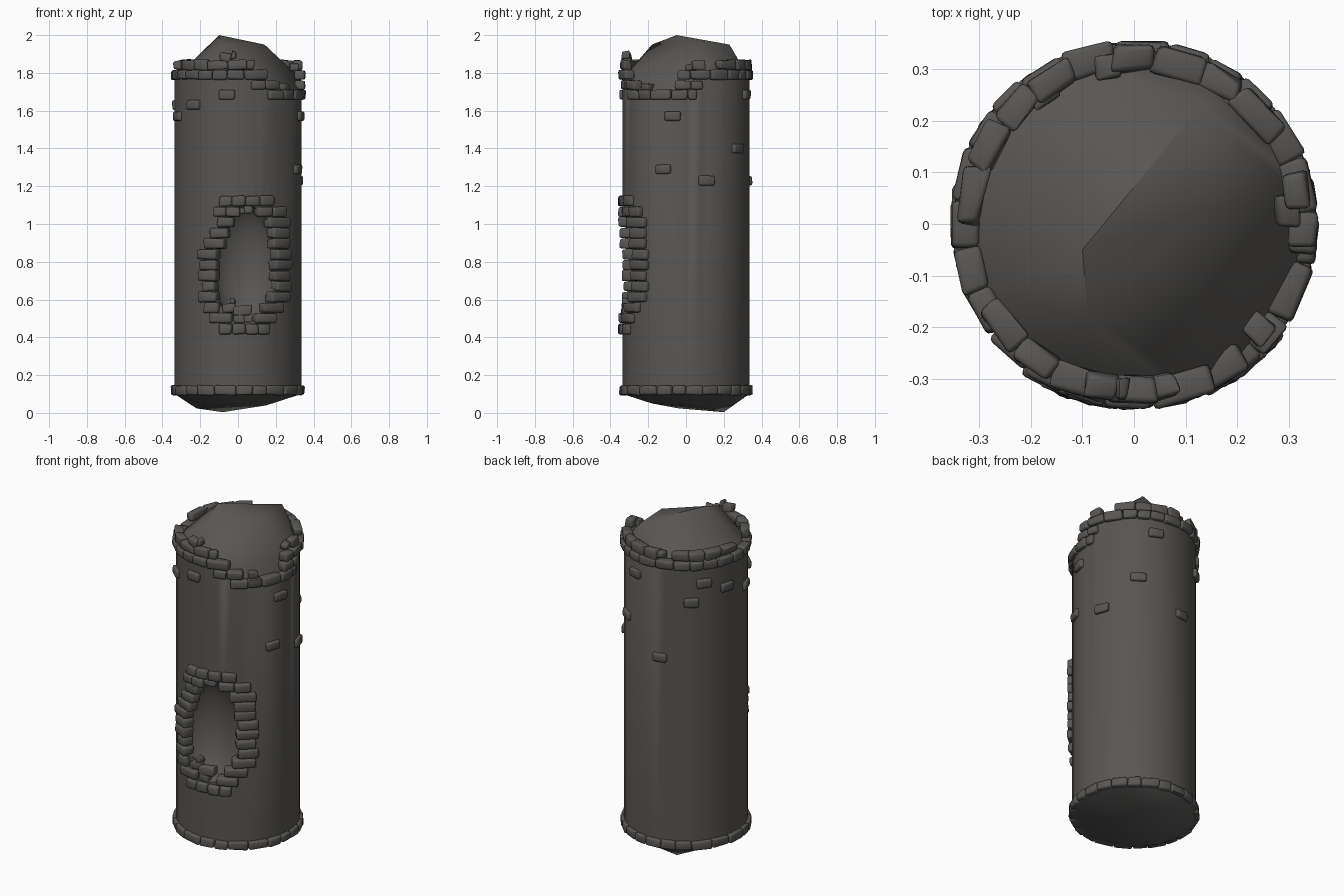
import bpy, bmesh, math, random
from mathutils import Vector, Matrix

if "Cube" in bpy.data.objects:
    bpy.data.objects.remove(bpy.data.objects["Cube"])

random.seed(7)
R = 0.335
stone_mat = bpy.data.materials.new("dark_grey_stone")
stone_mat.diffuse_color = (0.098, 0.094, 0.09, 1)
stone_mat.use_nodes = True
stone_mat.node_tree.nodes["Principled BSDF"].inputs["Base Color"].default_value = stone_mat.diffuse_color


def finish(name, bm, angle):
    bmesh.ops.recalc_face_normals(bm, faces=bm.faces[:])
    me = bpy.data.meshes.new(name)
    bm.to_mesh(me)
    bm.free()
    ob = bpy.data.objects.new(name, me)
    bpy.context.scene.collection.objects.link(ob)
    me.materials.append(stone_mat)
    smooth(ob, angle)
    return ob


def smooth(ob, angle):
    bpy.ops.object.select_all(action='DESELECT')
    ob.select_set(True)
    bpy.context.view_layer.objects.active = ob
    bpy.ops.object.shade_smooth_by_angle(angle=math.radians(angle))


def stone(bm, az, z, length, h=0.05, depth=0.055, r=0.328, jit=0.004, tilt=0.0):
    """One worn block on the wall, local x along the wall, y radial."""
    b = bmesh.new()
    bmesh.ops.create_cube(b, size=1)
    for v in b.verts:
        v.co = Vector((v.co.x * length, v.co.y * depth, v.co.z * h))
        v.co += Vector([random.uniform(-jit, jit) for _ in range(3)])
    bmesh.ops.bevel(b, geom=b.edges[:], offset=min(length, h, depth) * 0.2, segments=2,
                    profile=0.5, affect='EDGES')
    a = math.radians(az)
    m = (Matrix.Translation((r * math.cos(a), r * math.sin(a), z))
         @ Matrix.Rotation(a - math.pi / 2, 4, 'Z') @ Matrix.Rotation(tilt, 4, 'Y'))
    b.transform(m)
    tmp = bpy.data.meshes.new("tmp")
    b.to_mesh(tmp)
    b.free()
    bm.from_mesh(tmp)
    bpy.data.meshes.remove(tmp)


def course(bm, a0, a1, z, keep=1.0, **kw):
    """A row of blocks of varied length between two angles."""
    a = a0
    while a < a1 - 4:
        step = min(random.uniform(12, 20), a1 - a)
        if a1 - a - step < 7:
            step = a1 - a
        if random.random() < keep:
            stone(bm, a + step / 2, z, math.radians(step) * R * 0.99, **kw)
        a += step


# Tower body: round wall with domed fill above and sagging fill below
bm = bmesh.new()
for i in range(48):
    d = i * 7.5
    a = math.radians(d)
    top = 1.67 if (d > 297 or d < 5) else 1.77
    for z in (0.1, top):
        bm.verts.new((R * math.cos(a), R * math.sin(a), z))
for p in [(-0.1, -0.05, 2.0), (0.13, 0.23, 1.95), (-0.09, -0.18, 1.95), (0.14, 0.03, 1.95),
          (-0.08, 0.2, 0.004), (-0.22, -0.04, 0.024), (0.15, 0.02, 0.04), (0.0, -0.18, 0.05)]:
    bm.verts.new(p)
bmesh.ops.convex_hull(bm, input=bm.verts[:])
body = finish("tower_body", bm, 35)

# Hollow behind the broken opening
bm = bmesh.new()
bmesh.ops.create_uvsphere(bm, u_segments=40, v_segments=24, radius=1)
bm.transform(Matrix.Translation((0.04, -0.33, 0.79)) @ Matrix.Diagonal((0.185, 0.15, 0.31, 1)))
cutter = finish("opening_cutter", bm, 60)
mod = body.modifiers.new("opening", 'BOOLEAN')
mod.operation = 'DIFFERENCE'
mod.solver = 'EXACT'
mod.object = cutter
bpy.context.view_layer.objects.active = body
bpy.ops.object.modifier_apply(modifier="opening")
bpy.data.objects.remove(cutter)
smooth(body, 35)

# Foot ring
bm = bmesh.new()
course(bm, 0, 360, 0.12, r=0.325)
finish("foot_ring", bm, 50)

# Ruined rim: stepped courses with a gap at the front right
bm = bmesh.new()
course(bm, -62, 10, 1.685)
course(bm, -78, -50, 1.735)
course(bm, -10, 15, 1.735)
stone(bm, -40, 1.725, 0.05, h=0.035, r=0.315)
course(bm, -8, 297, 1.79)
course(bm, 5, 285, 1.842, keep=0.68, depth=0.05, r=0.32, jit=0.008)
for az, z, l, r in [(259, 1.885, 0.06, 0.32), (266, 1.895, 0.03, 0.32), (100, 1.838, 0.05, 0.31),
                    (55, 1.838, 0.045, 0.31), (125, 1.84, 0.055, 0.31), (5, 1.83, 0.06, 0.30)]:
    stone(bm, az, z, l, h=0.042, depth=0.045, r=r, jit=0.007, tilt=random.uniform(-0.2, 0.2))
finish("rim_stones", bm, 50)

# Lone blocks standing slightly proud of the wall
bm = bmesh.new()
for az, z in [(142, 1.68), (166, 1.63), (199, 1.57), (130, 1.57), (71, 1.685), (54, 1.40),
              (100, 1.23), (-12, 1.57), (-21, 1.29), (19, 1.23), (226, 1.63), (260, 1.685)]:
    stone(bm, az, z, 0.085, depth=0.05, r=0.327, jit=0.003)
finish("wall_blocks", bm, 50)

# Blocks round the opening: (left start, left end, right start, right end) from the top row down
rows = [(-.10, .04, .04, .19), (-.13, .01, .10, .25), (-.11, -.02, .16, .27), (-.15, -.05, .18, .27),
        (-.18, -.07, .18, .27), (-.21, -.11, .20, .28), (-.20, -.11, .19, .28), (-.21, -.11, .19, .27),
        (-.19, -.12, .20, .28), (-.21, -.11, .17, .27), (-.18, -.10, .13, .24), (-.15, -.03, .09, .20),
        (-.10, .04, .04, .17)]
bm = bmesh.new()
for i, row in enumerate(rows):
    z = 1.122 - i * 0.0565
    for x0, x1 in (row[:2], row[2:]):
        a0, a1 = (math.degrees(math.asin(x / 0.345)) - 90 for x in (x0, x1))
        n = 2 if x1 - x0 > 0.125 else 1
        for k in range(n):
            step = (a1 - a0) / n
            stone(bm, a0 + (k + 0.5) * step, z, math.radians(step) * R, h=0.054, depth=0.065, r=0.326)
# Loose rubble in the opening
for x, z, l in [(-.05, .555, .07), (.025, .543, .1), (-.03, .59, .03), (.005, .50, .06),
                (.055, 1.075, .045), (.02, 1.07, .03)]:
    stone(bm, math.degrees(math.asin(x / 0.33)) - 90, z, l, h=min(l, 0.05), depth=0.05, r=0.315, jit=0.006)
finish("opening_stones", bm, 50)
